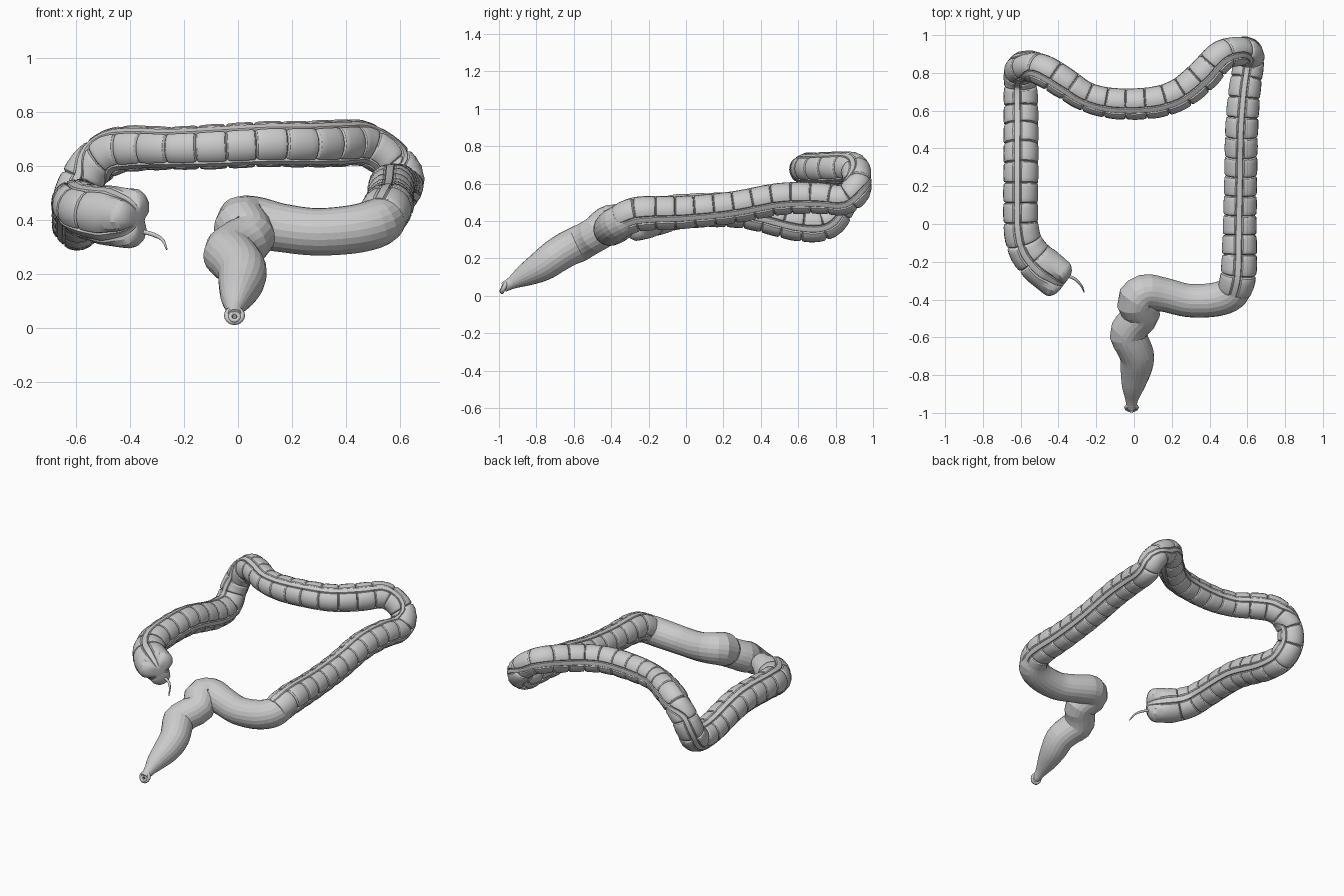
import bpy, bmesh, math
from mathutils import Vector

if "Cube" in bpy.data.objects:
    bpy.data.objects.remove(bpy.data.objects["Cube"])


def dense_path(pts, n=24):
    """Catmull-Rom through (x, y, z, r) points; returns dense 4D samples and arc lengths."""
    p = [Vector(q) for q in pts]
    p = [p[0] * 2 - p[1]] + p + [p[-1] * 2 - p[-2]]
    out = []
    for i in range(1, len(p) - 2):
        a, b, c, d = p[i - 1:i + 3]
        for k in range(n):
            t = k / n
            out.append(0.5 * (2 * b + (c - a) * t + (2 * a - 5 * b + 4 * c - d) * t ** 2
                              + (3 * b - a - 3 * c + d) * t ** 3))
    out.append(p[-2])
    lens = [0.0]
    for u, v in zip(out, out[1:]):
        lens.append(lens[-1] + (v.to_3d() - u.to_3d()).length)
    return out, lens


def at(out, lens, s):
    for i in range(1, len(lens)):
        if lens[i] >= s:
            break
    f = (s - lens[i - 1]) / (lens[i] - lens[i - 1])
    return out[i - 1].lerp(out[i], f)


def sweep(name, pts, stations, angles, shape, angle=35, twist=lambda q: 0):
    """Loft rings along a path; stations(length) gives arc positions, shape(s, length, k) a radius factor."""
    out, lens = dense_path(pts)
    L = lens[-1]
    bm = bmesh.new()
    rings, normal = [], Vector((0, 0, 1))
    for s in stations(L):
        q = at(out, lens, s)
        e = 0.012
        tan = (at(out, lens, min(L, s + e)) - at(out, lens, max(0, s - e))).to_3d().normalized()
        normal = (normal - tan * normal.dot(tan)).normalized()
        side = tan.cross(normal)
        ring = []
        for k, a in enumerate(angles):
            r = q.w * shape(s, L, k)
            a += twist(q)
            ring.append(bm.verts.new(q.to_3d() + (normal * math.cos(a) + side * math.sin(a)) * r))
        rings.append(ring)
    n = len(angles)
    for a, b in zip(rings, rings[1:]):
        for k in range(n):
            bm.faces.new((a[k], a[(k + 1) % n], b[(k + 1) % n], b[k]))
    bm.faces.new(rings[0][::-1])
    bm.faces.new(rings[-1])
    bmesh.ops.recalc_face_normals(bm, faces=bm.faces)
    me = bpy.data.meshes.new(name)
    bm.to_mesh(me)
    bm.free()
    ob = bpy.data.objects.new(name, me)
    bpy.context.collection.objects.link(ob)
    smooth(ob, angle)
    return ob


def smooth(ob, angle):
    bpy.ops.object.select_all(action='DESELECT')
    ob.select_set(True)
    bpy.context.view_layer.objects.active = ob
    bpy.ops.object.shade_smooth_by_angle(angle=math.radians(angle))


def even(n):
    return lambda L: [L * i / n for i in range(n + 1)]


def circle(n):
    return [2 * math.pi * i / n for i in range(n)]


# Haustrated colon: descending, transverse, ascending, cecum
colon = [
    (.53, -.36, .40, .09), (.555, -.25, .44, .095), (.56, 0, .45, .089), (.565, .25, .475, .087),
    (.57, .5, .52, .087), (.585, .7, .525, .085), (.605, .84, .515, .082), (.605, .905, .565, .082),
    (.55, .915, .635, .078), (.46, .89, .683, .084), (.36, .785, .683, .088), (.24, .69, .68, .086),
    (.1, .645, .68, .085), (-.1, .64, .67, .083), (-.25, .675, .665, .080), (-.37, .75, .665, .085),
    (-.47, .81, .65, .086), (-.555, .835, .58, .083), (-.60, .82, .48, .085), (-.60, .75, .39, .088),
    (-.597, .6, .385, .092), (-.597, .3, .455, .093), (-.597, 0, .455, .093),
    (-.57, -.12, .435, .1), (-.51, -.2, .42, .108), (-.43, -.262, .41, .114), (-.365, -.31, .405, .114)]
PITCH = 0.105
STEPS = [0, .05, .1, .25, .5, .75, .9, .95]
PINCH = [.14, .04, .012, 0, -.01, 0, .012, .04]
# one third of the section: flat muscle band, groove, then a pouch
SECTOR = [(0, .955), (9, .955), (12, .90), (16, .965), (28, 1), (44, 1.01), (60, 1.015),
          (76, 1.01), (92, 1), (104, .965), (108, .90), (111, .955)]
angles = [math.radians(d + 120 * j) for j in range(3) for d, _ in SECTOR]


def colon_stations(L):
    count = round(L / PITCH)
    p = L / count
    s = [(i + f) * p for i in range(count) for f in STEPS]
    s = [v for v in s if v < L - .05]
    return s + [L - .05 + .05 * math.sin(math.pi / 2 * i / 7) for i in range(8)]


def colon_shape(s, L, k):
    p = L / round(L / PITCH)
    t = (s / p) % 1
    d, base = SECTOR[k % 12]
    tail = L - s
    f = base
    if tail > .13 and 10 < d < 110:
        i = min(range(8), key=lambda j: min(abs(STEPS[j] - t), 1 - abs(STEPS[j] - t)))
        f -= PINCH[i]
    if tail < .13:                      # blind end splits into three lobes
        f -= .45 * (1 - tail / .13) * (.5 + .5 * math.cos(math.radians(3 * d))) ** 2
    if tail < .05:
        f *= .4 + .6 * math.sqrt(max(0, 1 - (1 - tail / .05) ** 2))
    return f


def colon_twist(q):
    """Bands turn a sixth of a round on the transverse part."""
    t = max(0, min(1, (q.z - .55) / .1))
    return math.radians(60) * t * t * (3 - 2 * t)


sweep("colon", colon, colon_stations, angles, colon_shape, 30, colon_twist)

# Sigmoid and rectum, gently faceted
rectum = [
    (-.013, -.975, .045, .026), (-.012, -.93, .07, .034), (-.005, -.86, .11, .06),
    (.01, -.77, .16, .083), (.016, -.70, .21, .091), (-.01, -.635, .25, .094),
    (-.033, -.58, .275, .097), (0, -.525, .305, .094), (.042, -.475, .335, .096),
    (.012, -.41, .38, .104), (.06, -.362, .39, .097),
    (.16, -.375, .37, .09), (.29, -.405, .355, .088), (.43, -.40, .365, .09),
    (.52, -.365, .39, .09), (.55, -.30, .42, .082)]
sweep("sigmoid_and_rectum", rectum, even(52), circle(22), lambda s, L, k: 1, 8)

# Anal rims
for name, y, z, R, r in (("anal_rim", -.972, .045, .028, .011), ("anal_opening", -.983, .04, .016, .008)):
    bpy.ops.mesh.primitive_torus_add(location=(-.013, y, z), major_radius=R, minor_radius=r,
                                     major_segments=20, minor_segments=8,
                                     rotation=(math.radians(65), 0, 0))
    bpy.context.object.name = name
    smooth(bpy.context.object, 60)

# Appendix
tail = [(-.40, -.275, .365, .009), (-.36, -.275, .357, .008), (-.315, -.29, .345, .008),
        (-.28, -.325, .325, .006), (-.264, -.36, .29, .003)]
sweep("appendix", tail, even(20), circle(10), lambda s, L, k: 1, 60)
